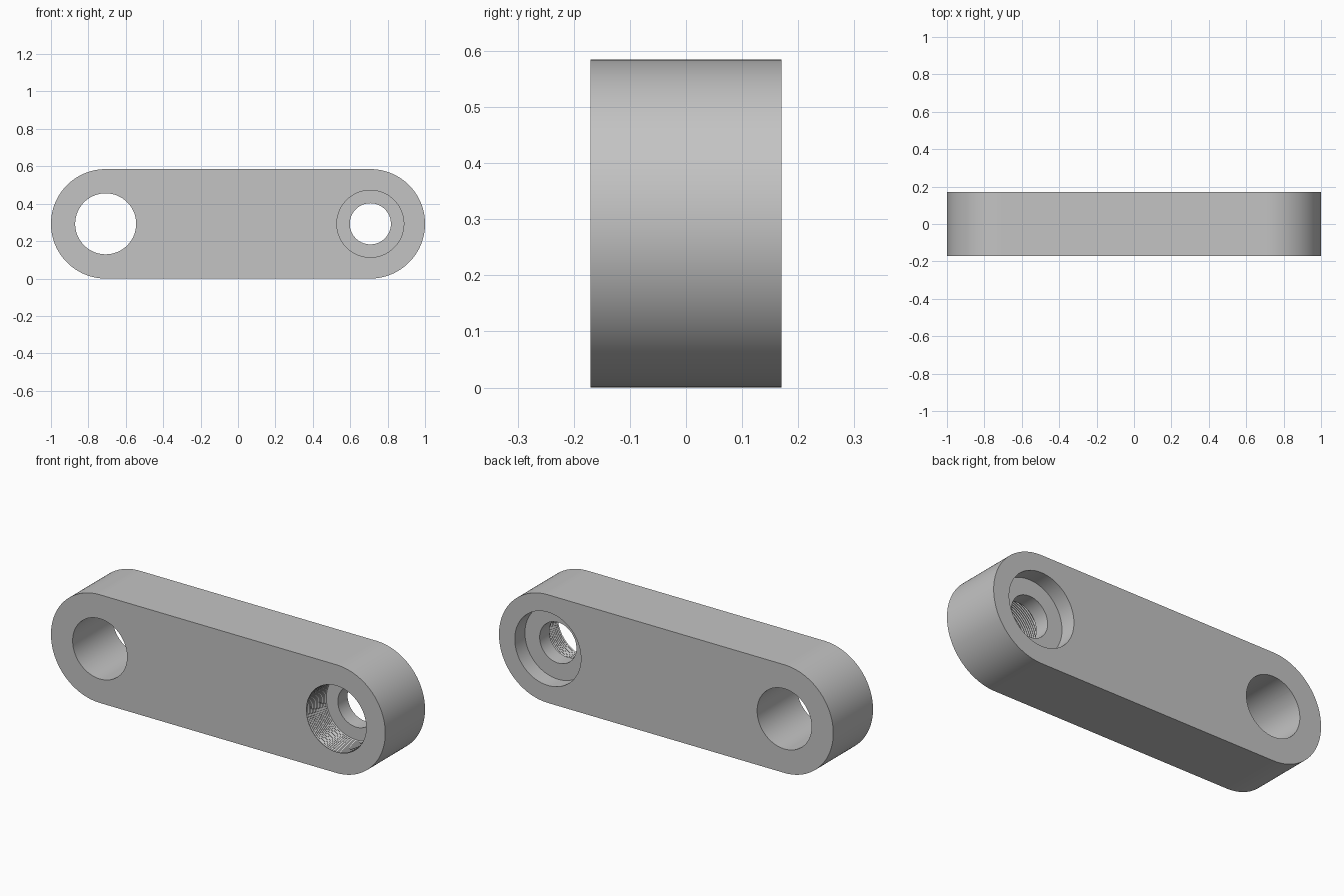
import bpy, bmesh
from math import pi, sin, cos, radians

R, HALF_Y, CX = 0.2925, 0.17, 0.7075   # end radius, half thickness, hole offset

if "Cube" in bpy.data.objects:
    bpy.data.objects.remove(bpy.data.objects["Cube"])

grey = bpy.data.materials.new("plain grey")
grey.use_nodes = True
colour = (0.55, 0.55, 0.55, 1)
grey.diffuse_color = colour
grey.node_tree.nodes["Principled BSDF"].inputs["Base Color"].default_value = colour


def make_object(name, bm):
    bmesh.ops.recalc_face_normals(bm, faces=bm.faces)
    mesh = bpy.data.meshes.new(name)
    bm.to_mesh(mesh)
    bm.free()
    mesh.materials.append(grey)
    obj = bpy.data.objects.new(name, mesh)
    bpy.context.collection.objects.link(obj)
    return obj


def lathe_cutter(name, x, profile, steps=96):
    """Solid of revolution about the y direction, from (radius, y) points."""
    bm = bmesh.new()
    rings = [[bm.verts.new((x + r * cos(2 * pi * i / steps), y,
                            R + r * sin(2 * pi * i / steps)))
              for i in range(steps)] for r, y in profile]
    for a, b in zip(rings, rings[1:]):
        for i in range(steps):
            j = (i + 1) % steps
            bm.faces.new((a[i], a[j], b[j], b[i]))
    bm.faces.new(rings[0])
    bm.faces.new(rings[-1])
    obj = make_object(name, bm)
    obj.hide_render = True
    return obj


# Link bar: rounded-end outline pushed through the thickness
bm = bmesh.new()
outline = []
for side in (1, -1):
    for i in range(65):
        a = -pi / 2 + pi * i / 64
        outline.append(bm.verts.new((side * (CX + R * cos(a)), -HALF_Y,
                                     R + side * R * sin(a))))
face = bm.faces.new(outline)
new = bmesh.ops.extrude_face_region(bm, geom=[face])["geom"]
bmesh.ops.translate(bm, vec=(0, 2 * HALF_Y, 0),
                    verts=[v for v in new if isinstance(v, bmesh.types.BMVert)])
bar = make_object("link_bar", bm)

# Plain through hole
plain = lathe_cutter("plain_hole_cutter", -CX, [(0.163, -0.2), (0.163, 0.2)])

# Stepped hole: finely grooved front pocket, narrow bore, wide back recess
grooves = 14
pitch = HALF_Y / grooves
profile = [(0.179, -0.2), (0.179, -HALF_Y)]
for i in range(grooves):
    y = -HALF_Y + i * pitch
    profile += [(0.183, y + pitch / 2), (0.179, y + pitch)]
profile += [(0.11, 0), (0.11, 0.083), (0.198, 0.083), (0.198, 0.2)]
stepped = lathe_cutter("stepped_hole_cutter", CX, profile)

for cutter in (plain, stepped):
    mod = bar.modifiers.new(cutter.name, "BOOLEAN")
    mod.operation = "DIFFERENCE"
    mod.solver = "EXACT"
    mod.object = cutter

# Bake the cuts, drop the cutters and smooth the round walls
bpy.context.view_layer.objects.active = bar
bar.select_set(True)
for mod in list(bar.modifiers):
    bpy.ops.object.modifier_apply(modifier=mod.name)
for cutter in (plain, stepped):
    bpy.data.objects.remove(cutter)
bpy.ops.object.select_all(action="DESELECT")
bar.select_set(True)
bpy.ops.object.shade_smooth_by_angle(angle=radians(30))
